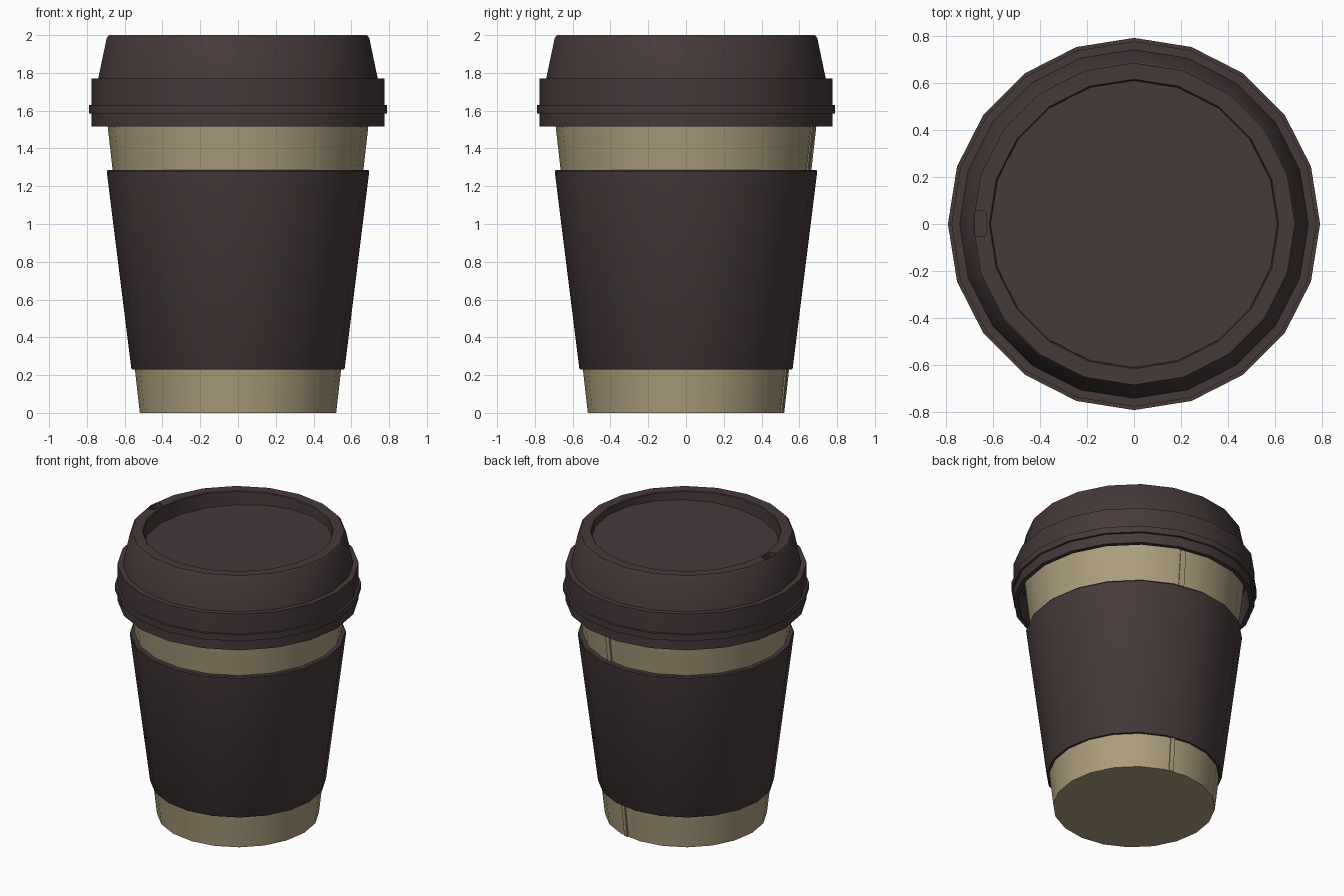
import bpy
import bmesh
import math

SIDES = 20

default_cube = bpy.data.objects.get("Cube")
if default_cube:
    bpy.data.objects.remove(default_cube, do_unlink=True)


def make_material(name, color):
    mat = bpy.data.materials.new(name)
    mat.use_nodes = True
    mat.diffuse_color = color
    mat.node_tree.nodes["Principled BSDF"].inputs["Base Color"].default_value = color
    return mat


def finish(name, bm, mat):
    bmesh.ops.recalc_face_normals(bm, faces=bm.faces[:])
    mesh = bpy.data.meshes.new(name)
    bm.to_mesh(mesh)
    bm.free()
    mesh.materials.append(mat)
    obj = bpy.data.objects.new(name, mesh)
    bpy.context.collection.objects.link(obj)
    return obj


def select_only(obj):
    bpy.ops.object.select_all(action='DESELECT')
    obj.select_set(True)
    bpy.context.view_layer.objects.active = obj


def smooth(obj):
    select_only(obj)
    bpy.ops.object.shade_smooth_by_angle(angle=math.radians(30))


def revolve(profile):
    """Turn a list of (radius, height) points around the z axis."""
    bm = bmesh.new()
    verts = [bm.verts.new((r, 0, z)) for r, z in profile]
    edges = [bm.edges.new(pair) for pair in zip(verts, verts[1:])]
    bmesh.ops.spin(bm, geom=verts + edges, cent=(0, 0, 0), axis=(0, 0, 1),
                   angle=math.tau, steps=SIDES)
    bmesh.ops.remove_doubles(bm, verts=bm.verts[:], dist=0.0005)
    return bm


def cup_radius(z):
    return 0.52 + 0.112 * z


dark = make_material("dark brown", (0.062, 0.041, 0.042, 1))
paper = make_material("tan paper", (0.41, 0.335, 0.2, 1))

# Tapered paper cup
cup = finish("cup", revolve([(0, 0), (cup_radius(0), 0),
                             (cup_radius(1.69), 1.69), (0, 1.69)]), paper)
smooth(cup)

# Raised overlap strip up the back of the cup
bm = bmesh.new()
bmesh.ops.create_cube(bm, size=2)
for v in bm.verts:
    angle = math.radians(77.3 + 1.6 * v.co.x)
    z = 0.84 * (1 + v.co.z)
    r = cup_radius(z) * 0.987 + 0.01 * v.co.y
    v.co = (r * math.cos(angle), r * math.sin(angle), z)
finish("cup_seam", bm, paper)

# Cardboard sleeve, closed ring
sleeve = finish("sleeve", revolve([
    (0.545, 0.23), (0.56, 0.23), (0.565, 0.237), (0.695, 1.278),
    (0.69, 1.285), (0.66, 1.285), (0.545, 0.23)]), dark)
smooth(sleeve)

# Lid with raised rim, sunken top, skirt and bead
FLOOR = 1.92
bm = revolve([
    (0, FLOOR), (0.608, FLOOR), (0.61, 1.995), (0.615, 2), (0.683, 2),
    (0.695, 1.985), (0.74, 1.77), (0.775, 1.77), (0.775, 1.63),
    (0.79, 1.63), (0.79, 1.585), (0.775, 1.585), (0.775, 1.515),
    (0.745, 1.515), (0.74, 1.7), (0, 1.7)])
# The sunken top falls gently toward the drinking side
for v in bm.verts:
    if abs(v.co.z - FLOOR) < 0.001:
        v.co.z += 0.05 * v.co.x
lid = finish("lid", bm, dark)

# Drinking slot cut into the rim
bm = bmesh.new()
bmesh.ops.create_cube(bm, size=1)
for v in bm.verts:
    v.co = (v.co.x * 0.05 - 0.651, v.co.y * 0.106 + 0.003, v.co.z * 0.12 + 2)
upright = [e for e in bm.edges if abs(e.verts[0].co.z - e.verts[1].co.z) > 0.05]
bmesh.ops.bevel(bm, geom=upright, offset=0.012, segments=3, profile=0.5,
                affect='EDGES')
cutter = finish("slot_cutter", bm, dark)
cutter.hide_render = True
cut = lid.modifiers.new("slot", 'BOOLEAN')
cut.operation = 'DIFFERENCE'
cut.solver = 'EXACT'
cut.object = cutter
select_only(lid)
bpy.ops.object.modifier_apply(modifier=cut.name)
bpy.data.objects.remove(cutter, do_unlink=True)
smooth(lid)
